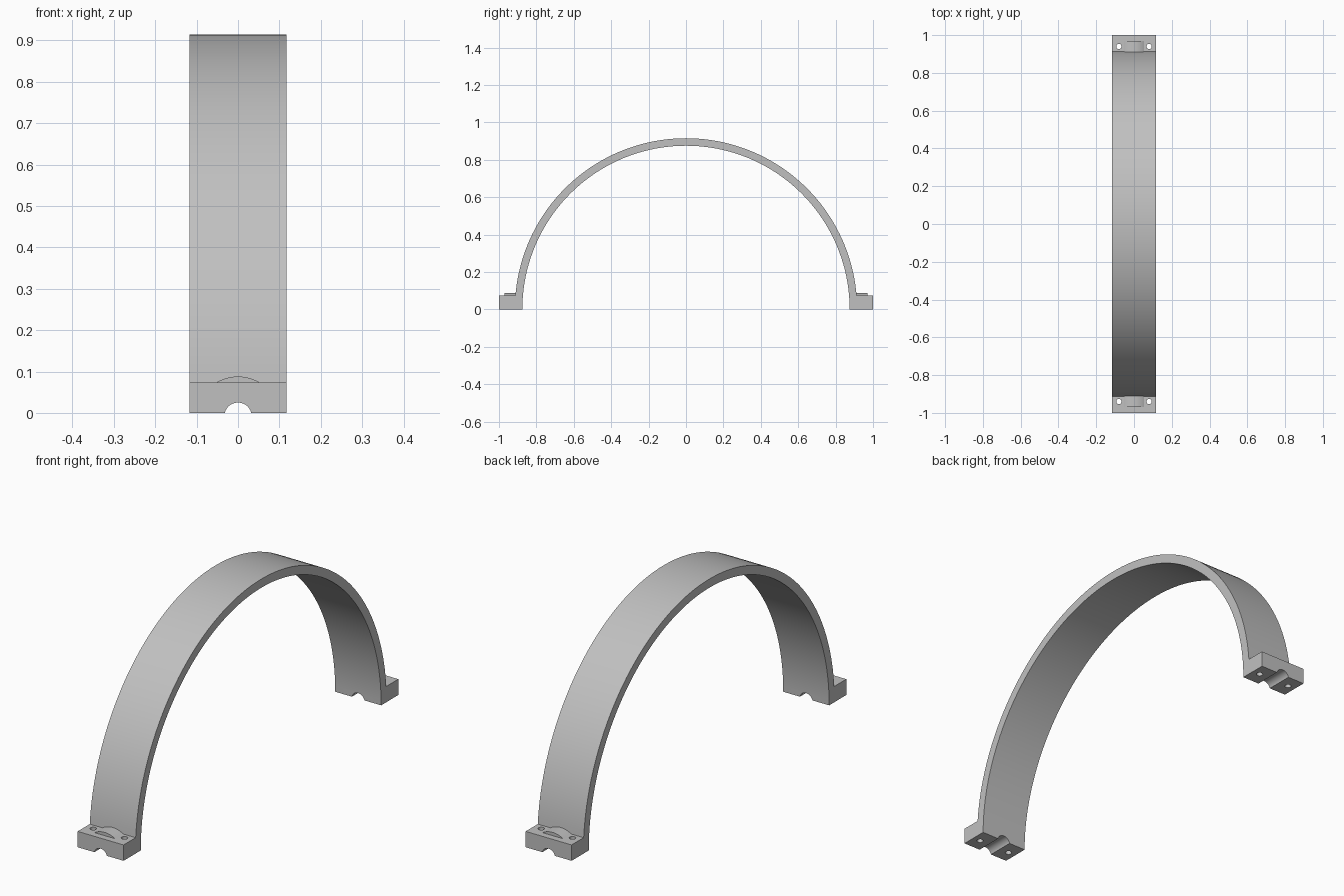
import bpy, bmesh, math
from mathutils import Vector

cube = bpy.data.objects.get("Cube")
if cube:
    bpy.data.objects.remove(cube, do_unlink=True)

R_OUT, R_IN = 0.915, 0.875
HALF_W, FOOT_H, FOOT_Y = 0.117, 0.073, 1.0
BOSS_Y, BOSS_HALF, BOSS_TOP = 0.97, 0.053, 0.088

grey = bpy.data.materials.new("plain grey")
grey.use_nodes = True
COLOUR = (0.53, 0.53, 0.53, 1)
grey.diffuse_color = COLOUR
grey.node_tree.nodes["Principled BSDF"].inputs["Base Color"].default_value = COLOUR


def arc(radius, start, end, steps, centre=0.0):
    """Points on an arc about (0, centre), angles in radians."""
    angles = [start + (end - start) * i / steps for i in range(steps + 1)]
    return [(radius * math.cos(a), centre + radius * math.sin(a)) for a in angles]


def extrude(name, points, offset):
    """Closed outline of 3D points swept along an offset."""
    bm = bmesh.new()
    face = bm.faces.new([bm.verts.new(p) for p in points])
    new = bmesh.ops.extrude_face_region(bm, geom=[face])["geom"]
    bmesh.ops.translate(bm, vec=Vector(offset),
                        verts=[g for g in new if isinstance(g, bmesh.types.BMVert)])
    bmesh.ops.recalc_face_normals(bm, faces=bm.faces)
    mesh = bpy.data.meshes.new(name)
    bm.to_mesh(mesh)
    bm.free()
    obj = bpy.data.objects.new(name, mesh)
    bpy.context.collection.objects.link(obj)
    mesh.materials.append(grey)
    return obj


def activate(obj):
    bpy.ops.object.select_all(action="DESELECT")
    obj.select_set(True)
    bpy.context.view_layer.objects.active = obj


def cut(target, cutter):
    cutter.hide_render = True
    activate(target)
    mod = target.modifiers.new("cut", "BOOLEAN")
    mod.operation, mod.solver, mod.object = "DIFFERENCE", "EXACT", cutter
    bpy.ops.object.modifier_apply(modifier=mod.name)
    bpy.data.objects.remove(cutter, do_unlink=True)


# Arch band with a flat foot at each end
meet = math.asin(FOOT_H / R_OUT)
outline = ([(FOOT_Y, 0), (FOOT_Y, FOOT_H)]
           + arc(R_OUT, meet, math.pi - meet, 96)
           + [(-FOOT_Y, FOOT_H), (-FOOT_Y, 0)]
           + arc(R_IN, math.pi, 0, 96))
arch = extrude("arch_band", [(-HALF_W, y, z) for y, z in outline], (2 * HALF_W, 0, 0))

# Shaft groove under both feet
groove = [(x, -1.1, z) for x, z in arc(0.033, 0, 2 * math.pi, 48, -0.008)[:-1]]
cut(arch, extrude("groove_cutter", groove, (0, 2.2, 0)))

# Bolt holes, two in each foot
for sx in (-1, 1):
    for sy in (-1, 1):
        hole = [(sx * 0.08 + u, sy * 0.94 + v, -0.1)
                for u, v in arc(0.014, 0, 2 * math.pi, 24)[:-1]]
        cut(arch, extrude("bolt_hole_cutter", hole, (0, 0, 0.3)))

# Low rounded boss on each foot, running back into the band
rise = BOSS_TOP - FOOT_H
boss_r = (BOSS_HALF ** 2 + rise ** 2) / (2 * rise)
half_angle = math.asin(BOSS_HALF / boss_r)
cap = arc(boss_r, math.pi / 2 - half_angle, math.pi / 2 + half_angle, 24, BOSS_TOP - boss_r)
cap += [(-BOSS_HALF, FOOT_H - 0.01), (BOSS_HALF, FOOT_H - 0.01)]
bosses = [extrude(name, [(x, s * BOSS_Y, z) for x, z in cap], (0, -s * 0.075, 0))
          for name, s in (("front_boss", -1), ("back_boss", 1))]

for obj in [arch] + bosses:
    activate(obj)
    bpy.ops.object.shade_smooth_by_angle(angle=math.radians(30))
